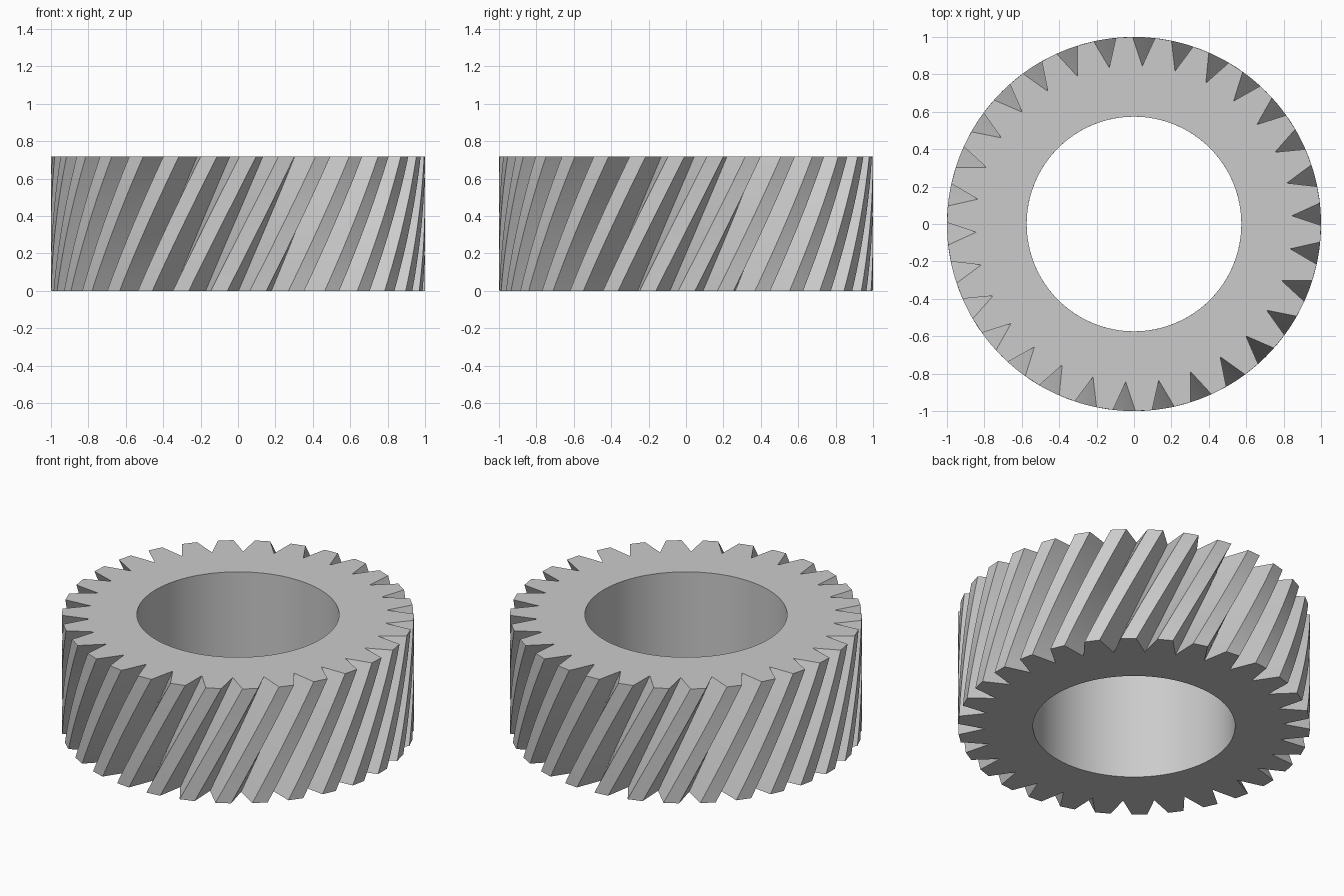
import bpy, bmesh, math
from mathutils import Vector

cube = bpy.data.objects.get("Cube")
if cube:
    bpy.data.objects.remove(cube)

TEETH = 30
HEIGHT = 0.717
TIP_R, ROOT_R, BORE_R = 1.0, 0.846, 0.574
PITCH = math.tau / TEETH
NOTCH_HALF = math.radians(3.45)
START = math.radians(6.2)       # first notch angle on the bottom face
TWIST = math.radians(20.8)      # helical twist from bottom to top
STEPS = 16

# One colour for the whole part
steel = bpy.data.materials.new("light_grey")
steel.use_nodes = True
steel.diffuse_color = (0.6, 0.6, 0.6, 1)
steel.node_tree.nodes["Principled BSDF"].inputs["Base Color"].default_value = (0.6, 0.6, 0.6, 1)


def polar(radius, angle, z):
    return Vector((radius * math.cos(angle), radius * math.sin(angle), z))


def gear_ring(bm, z, turn):
    """Toothed outline: each V notch is edge, root, edge."""
    ring = []
    for t in range(TEETH):
        mid = turn + t * PITCH
        for side, radius in ((-1, TIP_R), (0, ROOT_R), (1, TIP_R)):
            ring.append(bm.verts.new(polar(radius, mid + side * NOTCH_HALF, z)))
    return ring


def bore_ring(bm, z, turn):
    """Round hole, three evenly spaced points per tooth."""
    return [bm.verts.new(polar(BORE_R, turn + (i - 1) * PITCH / 3, z))
            for i in range(TEETH * 3)]


def bridge(bm, a, b):
    n = len(a)
    for i in range(n):
        j = (i + 1) % n
        bm.faces.new((a[i], a[j], b[j], b[i]))


# Helical teeth and bore, stacked as twisted rings
bm = bmesh.new()
outer, inner = [], []
for s in range(STEPS + 1):
    f = s / STEPS
    outer.append(gear_ring(bm, f * HEIGHT, START + f * TWIST))
    inner.append(bore_ring(bm, f * HEIGHT, START + f * TWIST))
for s in range(STEPS):
    bridge(bm, outer[s], outer[s + 1])
    bridge(bm, inner[s + 1], inner[s])

# Flat end faces
bridge(bm, inner[0], outer[0])
bridge(bm, outer[-1], inner[-1])
bmesh.ops.recalc_face_normals(bm, faces=bm.faces)

mesh = bpy.data.meshes.new("helical_gear")
bm.to_mesh(mesh)
bm.free()
mesh.materials.append(steel)
gear = bpy.data.objects.new("helical_gear", mesh)
bpy.context.collection.objects.link(gear)

# Smooth bore and flanks, crisp tooth edges
bpy.ops.object.select_all(action='DESELECT')
gear.select_set(True)
bpy.context.view_layer.objects.active = gear
bpy.ops.object.shade_smooth_by_angle(angle=math.radians(30))
